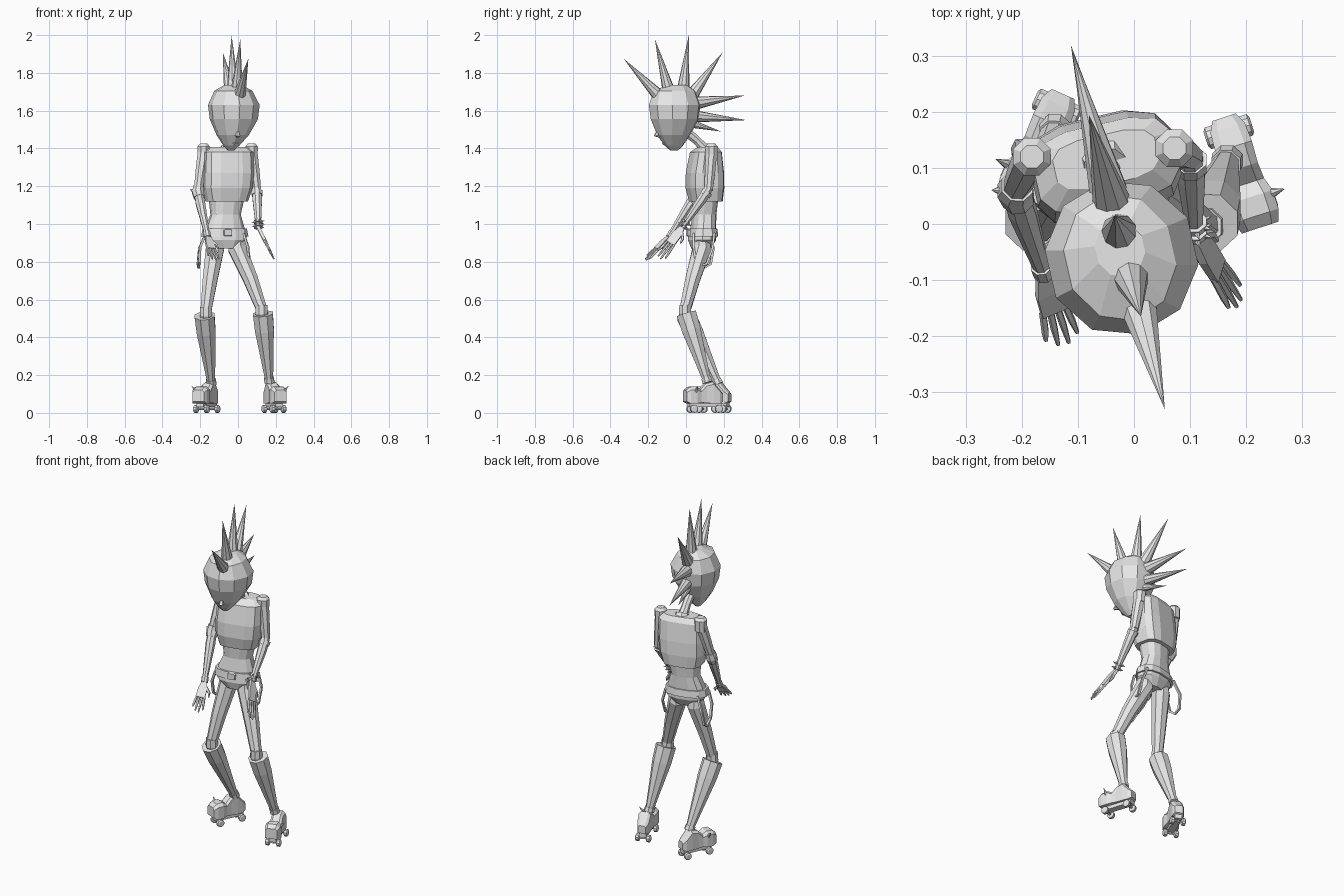
import bpy, bmesh, math
from mathutils import Vector as V, Matrix

cube = bpy.data.objects.get("Cube")
if cube:
    bpy.data.objects.remove(cube)

grey = bpy.data.materials.new("plain grey")
grey.use_nodes = True
grey.diffuse_color = (0.8, 0.8, 0.8, 1)
grey.node_tree.nodes["Principled BSDF"].inputs["Base Color"].default_value = (0.8, 0.8, 0.8, 1)

YAW = Matrix.Rotation(math.radians(13), 3, 'Z')
UP = V((0, 0, 1))


def loft(name, rings):
    """Skin a list of equal point rings and cap both ends."""
    bm = bmesh.new()
    rows = [[bm.verts.new(p) for p in r] for r in rings]
    n = len(rows[0])
    for a, b in zip(rows, rows[1:]):
        for i in range(n):
            j = (i + 1) % n
            bm.faces.new((a[i], a[j], b[j], b[i]))
    bm.faces.new(rows[0])
    bm.faces.new(rows[-1])
    bmesh.ops.remove_doubles(bm, verts=bm.verts, dist=0.0004)
    bmesh.ops.recalc_face_normals(bm, faces=bm.faces)
    mesh = bpy.data.meshes.new(name)
    bm.to_mesh(mesh)
    bm.free()
    mesh.materials.append(grey)
    obj = bpy.data.objects.new(name, mesh)
    bpy.context.collection.objects.link(obj)
    return obj


def body(name, levels, n=12, power=1.0):
    """Stack of turned ovals: (x, y, z, half width, half depth)."""
    rings = []
    for x, y, z, rx, ry in levels:
        ring = []
        for i in range(n):
            a = 2 * math.pi * (i + 0.5) / n
            c, s = math.cos(a), math.sin(a)
            p = V((rx * math.copysign(abs(c) ** power, c),
                   ry * math.copysign(abs(s) ** power, s), 0))
            ring.append(V((x, y, z)) + YAW @ p)
        rings.append(ring)
    return loft(name, rings)


def tube(name, points, radii, n=8):
    """Round limb along a path, with a radius at each point."""
    pts = [V(p) for p in points]
    rings, last = [], None
    for i, p in enumerate(pts):
        t = (pts[min(i + 1, len(pts) - 1)] - pts[max(i - 1, 0)]).normalized()
        if t.length < 0.5:
            t = last[2]
        if last is None:
            ref = V((1, 0, 0)) if abs(t.x) < 0.8 else V((0, 1, 0))
        else:
            ref = last[0]
        u = (ref - t * ref.dot(t)).normalized()
        w = t.cross(u)
        last = (u, w, t)
        rings.append([p + radii[i] * (u * math.cos(a) + w * math.sin(a))
                      for a in (2 * math.pi * (k + 0.5) / n for k in range(n))])
    return loft(name, rings)


def sections(name, origin, d, side, up, levels):
    """Chamfered box sections along d: (distance, half width, low, high)."""
    rings = []
    for t, w, lo, hi in levels:
        c = min(w, (hi - lo) / 2) * 0.4
        shape = [(-w, lo), (w, lo), (w, hi - c), (w - c, hi), (-w + c, hi), (-w, hi - c)]
        rings.append([origin + d * t + side * x + up * z for x, z in shape])
    return loft(name, rings)


# Head, nose, mouth and neck
body("head", [(-.025, -.045, 1.737, .045, .05), (-.025, -.06, 1.705, .10, .115),
              (-.022, -.06, 1.63, .137, .14), (-.022, -.06, 1.555, .128, .13),
              (-.028, -.065, 1.47, .085, .09), (-.035, -.065, 1.415, .042, .05),
              (-.037, -.063, 1.39, .018, .022)], 10)
tube("nose", [(-.005, -.14, 1.51), (-.001, -.158, 1.468), (-.008, -.13, 1.46)], [.006, .014, .006], 5)
tube("mouth", [(-.045, -.116, 1.425), (-.02, -.118, 1.425), (.0, -.108, 1.425)], [.004, .008, .004], 5)
tube("neck", [(-.035, .0, 1.49), (-.045, .06, 1.44), (-.055, .125, 1.37)], [.028, .024, .03])
tube("collar", [(-.05, .10, 1.402), (-.055, .118, 1.375)], [.042, .05])

# Crest of spikes: (base y, base z, tip y, tip z, radius)
for by, bz, ty, tz, r in [(-.135, 1.67, -.33, 1.875, .036), (-.09, 1.70, -.165, 1.98, .034),
                          (-.015, 1.71, .015, 2.0, .034), (.03, 1.68, .195, 1.91, .036),
                          (.05, 1.64, .31, 1.68, .036), (.045, 1.57, .32, 1.55, .033),
                          (.035, 1.53, .185, 1.49, .022)]:
    tube("crest_spike", [(-.03 - .258 * by, by, bz), (-.03 - .258 * ty, ty, tz)], [r, .0002], 9)

# Torso, waist, hips and belt
body("jacket", [(-.05, .115, 1.408, .095, .045), (-.05, .105, 1.38, .13, .075),
                (-.052, .10, 1.27, .134, .092), (-.056, .10, 1.19, .13, .094),
                (-.06, .105, 1.12, .11, .082)], 12, .6)
body("waist", [(-.06, .10, 1.14, .095, .068), (-.066, .098, 1.05, .08, .06),
               (-.07, .09, .97, .108, .064)], 12, .8)
body("hips", [(-.07, .088, .97, .115, .068), (-.065, .085, .915, .112, .07),
              (-.06, .08, .87, .06, .05)], 12, .8)
body("belt", [(-.07, .088, .975, .118, .072), (-.07, .088, .935, .126, .077)], 12, .8)
front = YAW @ V((0, -1, 0))
sections("belt_buckle", V((-.07, .088, .955)) + front * .07, front, YAW @ V((1, 0, 0)), UP,
         [(0, .024, -.02, .02), (.014, .02, -.017, .017)])

# Hanging straps on both hips
tube("right_strap", [(-.17, .13, .95), (-.205, .145, .87), (-.212, .13, .79), (-.208, .1, .77),
                     (-.205, .06, .8), (-.20, .04, .88), (-.17, .03, .95)], [.009] * 7, 4)
tube("left_strap", [(.03, .15, .95), (.058, .14, .87), (.06, .11, .79), (.06, .08, .78),
                    (.058, .05, .81), (.05, .04, .88), (.03, .04, .95)], [.008] * 7, 4)


def spike_ring(name, centre, d, r, count):
    """Studs standing out around a band."""
    u = d.cross(UP).normalized()
    w = d.cross(u)
    for k in range(count):
        a = 2 * math.pi * k / count
        o = u * math.cos(a) + w * math.sin(a)
        tube(name, [centre + o * r * .8, centre + o * (r + .014)], [.007, .0003], 5)


def arm(side, shoulder, elbow, wrist, tip, across):
    s, e, w, t = V(shoulder), V(elbow), V(wrist), V(tip)
    tube(side + "_shoulder", [s + V((0, 0, .04)), s + V((0, 0, .025)), s - V((0, 0, .04))],
         [.022, .036, .034])
    tube(side + "_upper_arm", [s, s.lerp(e, .5), e], [.033, .03, .024])
    tube(side + "_forearm", [e + (s - e) * .04, e.lerp(w, .25), w], [.024, .027, .014])
    fd = (w - e).normalized()
    # Palm, fingers and thumb
    d = (t - w).normalized()
    lat = V(across)
    lat = (lat - d * lat.dot(d)).normalized()
    nrm = d.cross(lat)
    length = (t - w).length
    sections(side + "_palm", w, d, lat, nrm, [(-.01, .012, -.009, .009),
             (length * .25, .025, -.01, .01), (length * .52, .025, -.008, .008)])
    for k in range(4):
        x = -.021 + .014 * k
        reach = length * (.92, 1, .97, .85)[k]
        tube(side + "_finger", [w + d * length * .48 + lat * x, w + d * length * .75 + lat * x * 1.25,
                                w + d * reach + lat * x * 1.4], [.007, .007, .004], 5)
    tube(side + "_thumb", [w + d * .025 - lat * .015, w + d * .055 - lat * .04, w + d * .08 - lat * .043],
         [.009, .008, .004], 5)
    return s, e, w, fd


s, e, w, d = arm("right", (-.182, .12, 1.385), (-.212, .06, 1.17), (-.16, -.09, .93),
                 (-.125, -.215, .81), (-.8, -.5, 0))
ua = (e - s).normalized()
tube("elbow_pad", [e - ua * .03, e, e + d * .035], [.03, .034, .03])
tube("elbow_spike", [e - V((.02, 0, 0)), e + V((-.042, 0, .015))], [.012, .0003], 6)
tube("right_cuff", [w - d * .03, w], [.02, .019])

s, e, w, d = arm("left", (.072, .135, 1.385), (.1, .12, 1.18), (.108, -.02, .98),
                 (.188, -.143, .82), (0, -1, 0))
tube("left_elbow_band", [e + d * .01, e + d * .035], [.031, .03])
for k in (0, 1):
    c = w - d * (.035 - .025 * k)
    tube("bracelet", [c - d * .007, c + d * .007], [.024, .024])
    spike_ring("bracelet_stud", c, d, .022, 7)


def leg(side, hip, knee, cuff, ankle, centre, heading, out):
    h, k, c, a = V(hip), V(knee), V(cuff), V(ankle)
    tube(side + "_thigh", [h + V((0, 0, .03)), h - V((0, 0, .03)), h.lerp(k, .55), k],
         [.04, .052, .042, .031])
    down = (a - c).normalized()
    tube(side + "_knee", [k + V((0, 0, .02)), k - V((0, 0, .02)), c + down * .06], [.033, .035, .03])
    # Tall boot shaft with an open, recessed rim
    tube(side + "_boot", [c + down * .03, c + down * .001, c, c.lerp(a, .25), c.lerp(a, .7), a],
         [.04, .045, .057, .054, .035, .023])
    tube(side + "_ankle_band", [a - down * .012, a + down * .015], [.028, .029])
    # Skate: shoe, plate, axles, wheels and spike
    o, f = V(centre), V(heading).normalized()
    lat = V((-f.y, f.x, 0))
    sections(side + "_shoe", o, f, lat, UP, [(-.095, .022, .06, .105), (-.075, .032, .05, .125),
             (-.04, .034, .05, .165), (.0, .032, .052, .155), (.03, .034, .055, .125),
             (.055, .042, .05, .14), (.09, .042, .05, .138), (.112, .034, .06, .12)])
    sections(side + "_skate_plate", o, f, lat, UP, [(-.085, .02, .03, .055), (.09, .02, .03, .055)])
    for t in (-.068, .07):
        axle = o + f * t + UP * .021
        tube(side + "_axle", [axle - lat * .03, axle + lat * .03], [.007, .007], 6)
        for m in (-1, 1):
            x = axle + lat * .031 * m
            tube(side + "_wheel", [x - lat * .012, x - lat * .008, x + lat * .008, x + lat * .012],
                 [.014, .021, .021, .014], 10)
    p = o + f * .06 + UP * .115 + lat * out * .035
    tube(side + "_shoe_spike", [p, p + lat * out * .028 + UP * .028], [.011, .0003], 6)


leg("right", (-.122, .082, .90), (-.17, -.005, .54), (-.177, .0, .515), (-.142, .165, .165),
    (-.165, .145, 0), (-.4, -.9, 0), -1)
leg("left", (-.005, .085, .90), (.125, -.005, .55), (.132, .002, .525), (.165, .11, .175),
    (.19, .1, 0), (.31, -.95, 0), 1)
